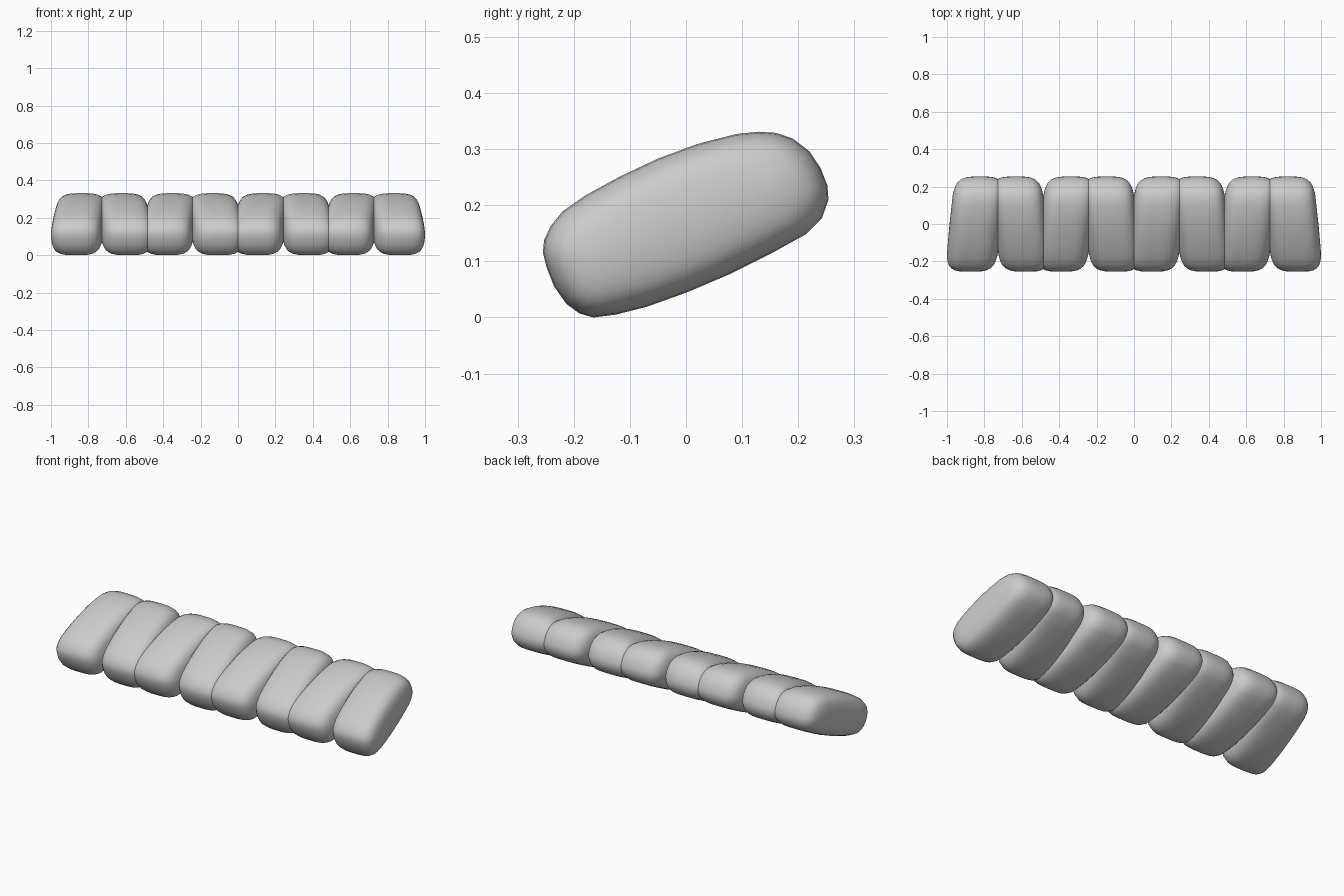
import bpy, bmesh, math

if "Cube" in bpy.data.objects:
    bpy.data.objects.remove(bpy.data.objects["Cube"])

# Tilted side outline of one block (y, z)
OUTLINE = [(-.255, .115), (-.253, .138), (-.241, .163), (-.22, .189), (-.18, .217),
           (-.12, .25), (-.05, .283), (.02, .309), (.09, .327), (.13, .331),
           (.16, .329), (.19, .319), (.22, .296), (.24, .266), (.252, .235),
           (.254, .21), (.242, .176), (.215, .149), (.15, .113), (.08, .078),
           (0, .044), (-.07, .019), (-.125, .005), (-.165, 0), (-.19, .007),
           (-.213, .024), (-.235, .055), (-.248, .088)]
# Rounded cross-section: distance from the middle, inset of the outline
HALF = [(.03, 0), (.06, .002), (.085, .007), (.105, .017), (.118, .030),
        (.126, .045), (.132, .065), (.136, .09)]
SECTIONS = [(-x, d) for x, d in reversed(HALF)] + HALF
TILT = math.radians(22.6)
MID_Z = .166
PITCH = .2424
SKEW = .1


def inset(y, z, d):
    # Shrink along the block's own length and thickness
    c, s = math.cos(TILT), math.sin(TILT)
    u = (y * c + (z - MID_Z) * s) * (1 - d / .257)
    v = (-y * s + (z - MID_Z) * c) * (1 - d / .12)
    return u * c - v * s, u * s + v * c + MID_Z


def make_block(index):
    side = 1 if index % 2 else -1
    cx = (index - 3.5) * PITCH
    bm = bmesh.new()
    rings = []
    for x, d in SECTIONS:
        ring = []
        for p in OUTLINE:
            y, z = inset(*p, d)
            ring.append(bm.verts.new((cx + x - side * SKEW * y, y, z)))
        rings.append(ring)
    n = len(OUTLINE)
    for a, b in zip(rings, rings[1:]):
        for i in range(n):
            j = (i + 1) % n
            bm.faces.new((a[i], a[j], b[j], b[i]))
    # Gently domed end caps
    for ring, x in ((rings[0], -.138), (rings[-1], .138)):
        tip = bm.verts.new((cx + x, 0, MID_Z))
        for i in range(n):
            bm.faces.new((ring[i], ring[(i + 1) % n], tip))
    bmesh.ops.recalc_face_normals(bm, faces=bm.faces)
    for f in bm.faces:
        f.smooth = True
    mesh = bpy.data.meshes.new(f"block_{index + 1}")
    bm.to_mesh(mesh)
    bm.free()
    obj = bpy.data.objects.new(f"block_{index + 1}", mesh)
    bpy.context.collection.objects.link(obj)


# Row of eight blocks, alternately leaning left and right
for k in range(8):
    make_block(k)
